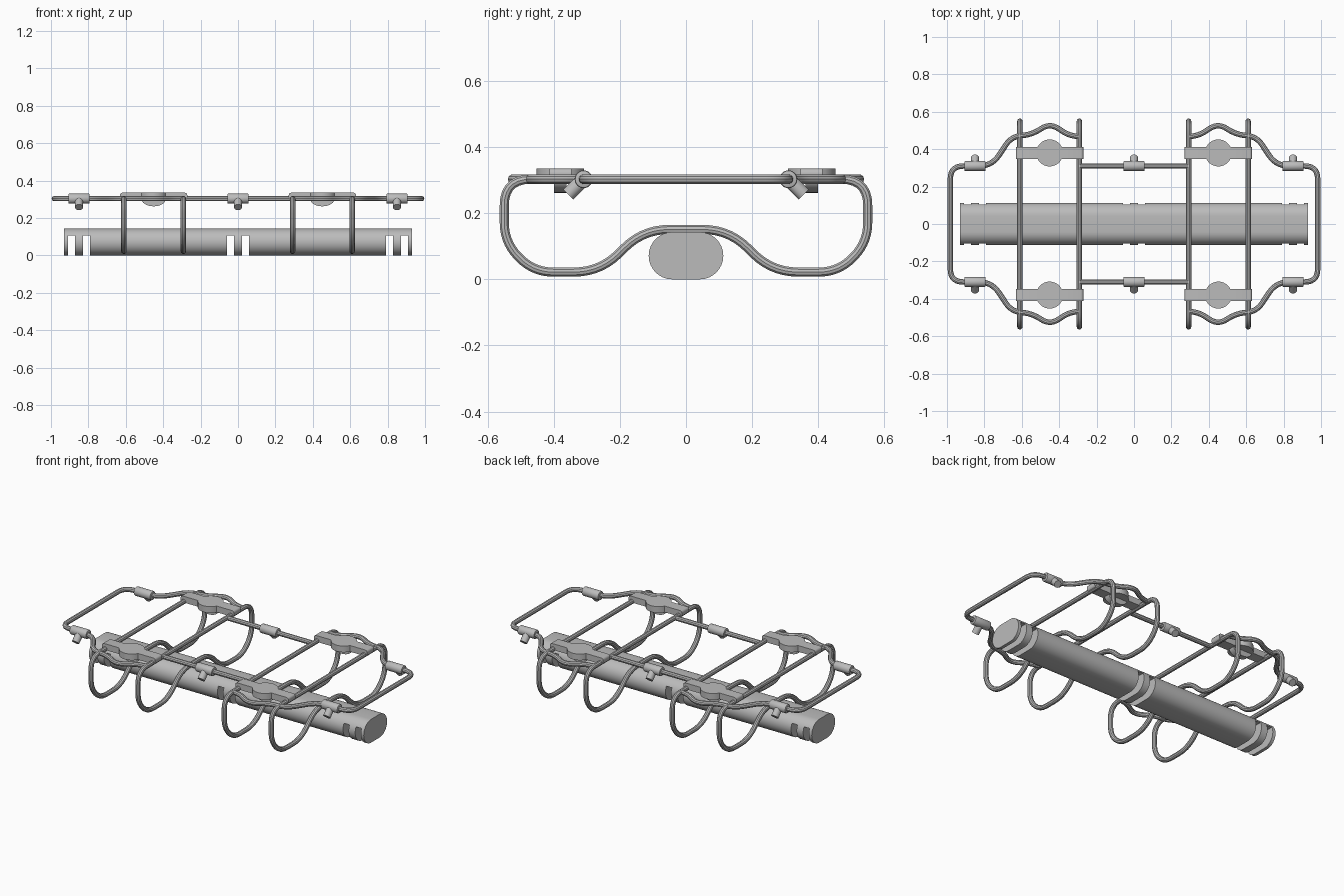
import bpy
import bmesh
import math
from mathutils import Matrix, Vector

if "Cube" in bpy.data.objects:
    bpy.data.objects.remove(bpy.data.objects["Cube"], do_unlink=True)

GREY = (0.5, 0.5, 0.5, 1)
grey = bpy.data.materials.new("light_grey")
grey.use_nodes = True
grey.diffuse_color = GREY
grey.node_tree.nodes["Principled BSDF"].inputs["Base Color"].default_value = GREY

WIRE = 0.0145     # wire radius
RAIL_Z = 0.303    # height of the upper frame
RAIL_Y = 0.31     # half spacing of the long rails
parts = []


def add_object(name, mesh, location=(0, 0, 0)):
    if not mesh.materials:
        mesh.materials.append(grey)
    obj = bpy.data.objects.new(name, mesh)
    obj.location = location
    bpy.context.collection.objects.link(obj)
    parts.append(obj)
    return obj


def bm_to_mesh(name, bm):
    bmesh.ops.recalc_face_normals(bm, faces=bm.faces)
    mesh = bpy.data.meshes.new(name)
    bm.to_mesh(mesh)
    bm.free()
    return mesh


def evaluated_mesh(obj):
    deps = bpy.context.evaluated_depsgraph_get()
    return bpy.data.meshes.new_from_object(obj.evaluated_get(deps))


def round_corners(points, radius, closed):
    """Replace each corner of a path with a short curve."""
    pts = [Vector(p) for p in points]
    n = len(pts)
    out = []
    for i, p in enumerate(pts):
        if not closed and i in (0, n - 1):
            out.append(p)
            continue
        a, b = pts[i - 1] - p, pts[(i + 1) % n] - p
        d = min(radius, a.length * 0.48, b.length * 0.48)
        start, end = p + a.normalized() * d, p + b.normalized() * d
        for k in range(8):
            t = k / 7
            out.append(start * (1 - t) ** 2 + p * 2 * t * (1 - t) + end * t * t)
    return out


def wire_mesh(name, points, radius=0.07, closed=False):
    path = round_corners(points, radius, closed)
    curve = bpy.data.curves.new(name, 'CURVE')
    curve.dimensions = '3D'
    curve.bevel_depth = WIRE
    curve.bevel_resolution = 3
    curve.use_fill_caps = True
    spline = curve.splines.new('POLY')
    spline.points.add(len(path) - 1)
    for point, co in zip(spline.points, path):
        point.co = (*co, 1)
    spline.use_cyclic_u = closed
    temp = bpy.data.objects.new(name, curve)
    bpy.context.collection.objects.link(temp)
    bpy.context.view_layer.update()
    mesh = evaluated_mesh(temp)
    bpy.data.objects.remove(temp)
    mesh.materials.clear()
    return mesh


def add_cylinder(bm, start, end, radius, chamfer=0.0):
    start, end = Vector(start), Vector(end)
    axis = end - start
    turn = axis.to_track_quat('Z', 'Y').to_matrix().to_4x4()
    made = bmesh.ops.create_cone(
        bm, cap_ends=True, segments=24, radius1=radius, radius2=radius,
        depth=axis.length, matrix=Matrix.Translation((start + end) / 2) @ turn)
    if chamfer:
        rims = {e for v in made["verts"] for e in v.link_edges
                if any(len(f.verts) > 4 for f in e.link_faces)}
        bmesh.ops.bevel(bm, geom=list(rims), offset=chamfer, segments=2,
                        affect='EDGES', profile=0.5)


def extrude_outline(bm, points, offset):
    face = bm.faces.new([bm.verts.new(p) for p in points])
    made = bmesh.ops.extrude_face_region(bm, geom=[face])
    moved = [g for g in made["geom"] if isinstance(g, bmesh.types.BMVert)]
    bmesh.ops.translate(bm, verts=moved, vec=offset)


# Long float with an oval section
HALF_LEN, FLOAT_R, FLAT = 0.93, 0.0715, 0.0415
oval = []
for side in (1, -1):
    for k in range(17):
        a = side * math.pi / 2 - math.pi / 2 + math.pi * k / 16 - math.pi / 2 * side
        a += math.pi / 2 * (side - 1) + math.pi * (1 - side)
        a = (-math.pi / 2 if side > 0 else math.pi / 2) + math.pi * k / 16
        oval.append((-HALF_LEN, side * FLAT + FLOAT_R * math.cos(a),
                     FLOAT_R + FLOAT_R * math.sin(a)))
bm = bmesh.new()
extrude_outline(bm, oval, (2 * HALF_LEN, 0, 0))
body = add_object("float_tube", bm_to_mesh("float_tube", bm))

# Strap slots cut through the lower part of the float
bm = bmesh.new()
for centre in (-0.85, 0, 0.85):
    for side in (-1, 1):
        bmesh.ops.create_cube(bm, matrix=Matrix.Translation((centre + side * 0.041, 0, 0.0275))
                              @ Matrix.Diagonal((0.038, 0.4, 0.155, 1)))
cutter = bpy.data.objects.new("slot_cutter", bm_to_mesh("slot_cutter", bm))
bpy.context.collection.objects.link(cutter)
cutter.hide_render = True
cut = body.modifiers.new("slots", 'BOOLEAN')
cut.operation = 'DIFFERENCE'
cut.solver = 'EXACT'
cut.object = cutter
bpy.context.view_layer.update()
slotted = evaluated_mesh(body)
body.modifiers.clear()
body.data = slotted
bpy.data.objects.remove(cutter)

# Four closed wire hoops that arch over the float
half = [(0.55, RAIL_Z), (0.55, 0.112), (0.462, 0.022), (0.26, 0.022), (0.13, 0.151)]
hoop = [(0, y, z) for y, z in half] + [(0, -y, z) for y, z in reversed(half)]
hoop_mesh = wire_mesh("hoop", hoop, 0.08, True)
for i, x in enumerate((-0.61, -0.292, 0.292, 0.61)):
    add_object(f"wire_hoop_{i + 1}", hoop_mesh, (x, 0, 0))

# End frames, wavy beside the brackets and rounded at the ends
edge = [(0.292, 0.465), (0.355, 0.478), (0.45, 0.54), (0.545, 0.478),
        (0.655, 0.468), (0.76, RAIL_Y), (0.982, RAIL_Y)]
for name, s in (("left", 1), ("right", -1)):
    path = [(s * x, y, RAIL_Z) for x, y in edge]
    path += [(s * x, -y, RAIL_Z) for x, y in reversed(edge)]
    add_object(f"{name}_end_frame", wire_mesh("end_frame", path))

# Straight middle rails
for name, s in (("back", 1), ("front", -1)):
    add_object(f"{name}_middle_rail", wire_mesh(
        "middle_rail", [(-0.292, s * RAIL_Y, RAIL_Z), (0.292, s * RAIL_Y, RAIL_Z)]))

# Tee connectors with stubs pointing down and outward
for name, s in (("back", 1), ("front", -1)):
    bm = bmesh.new()
    hub = (0, s * RAIL_Y, RAIL_Z)
    add_cylinder(bm, (-0.057, *hub[1:]), (0.057, *hub[1:]), 0.027, 0.006)
    add_cylinder(bm, hub, (0, s * 0.356, 0.257), 0.0215)
    tee = bm_to_mesh("tee", bm)
    for place, x in (("left", 0.85), ("middle", 0), ("right", -0.85)):
        add_object(f"{name}_{place}_tee", tee, (x, 0, 0))

# Brackets: a flat bar with a round middle
BAR_X, BAR_Y, DISC_R, BAR_BASE, BAR_THICK = 0.18, 0.033, 0.072, 0.297, 0.038
a0 = math.asin(BAR_Y / DISC_R)
arc = []
for k in range(17):
    a = a0 + (math.pi - 2 * a0) * k / 16
    arc.append((DISC_R * math.cos(a), DISC_R * math.sin(a), BAR_BASE))
upper = [(BAR_X, BAR_Y, BAR_BASE)] + arc + [(-BAR_X, BAR_Y, BAR_BASE)]
outline = upper + [(-x, -y, z) for x, y, z in upper]
bm = bmesh.new()
extrude_outline(bm, outline, (0, 0, BAR_THICK))
ends = [e for e in bm.edges
        if all(abs(v.co.x) > BAR_X - 0.001 for v in e.verts)
        and abs(e.verts[0].co.y - e.verts[1].co.y) > 0.01]
bmesh.ops.bevel(bm, geom=ends, offset=0.013, segments=3, affect='EDGES', profile=0.5)
bracket = bm_to_mesh("bracket", bm)

# Rounded lug hanging under each bracket
bm = bmesh.new()
lug_outline = [(0.066 * math.cos(a), -0.019, 0.303 - 0.041 * math.sin(a))
               for a in (math.pi * k / 16 for k in range(17))]
extrude_outline(bm, lug_outline, (0, 0.038, 0))
lug = bm_to_mesh("lug", bm)

for side, x in (("left", 0.451), ("right", -0.451)):
    for end, y in (("back", 0.38), ("front", -0.38)):
        add_object(f"{end}_{side}_bracket", bracket, (x, y, 0))
        add_object(f"{end}_{side}_lug", lug, (x, y, 0))

# Smooth round surfaces, keep hard edges
bpy.ops.object.select_all(action='DESELECT')
for obj in parts:
    obj.select_set(True)
bpy.context.view_layer.objects.active = parts[0]
bpy.ops.object.shade_smooth_by_angle(angle=math.radians(35))
